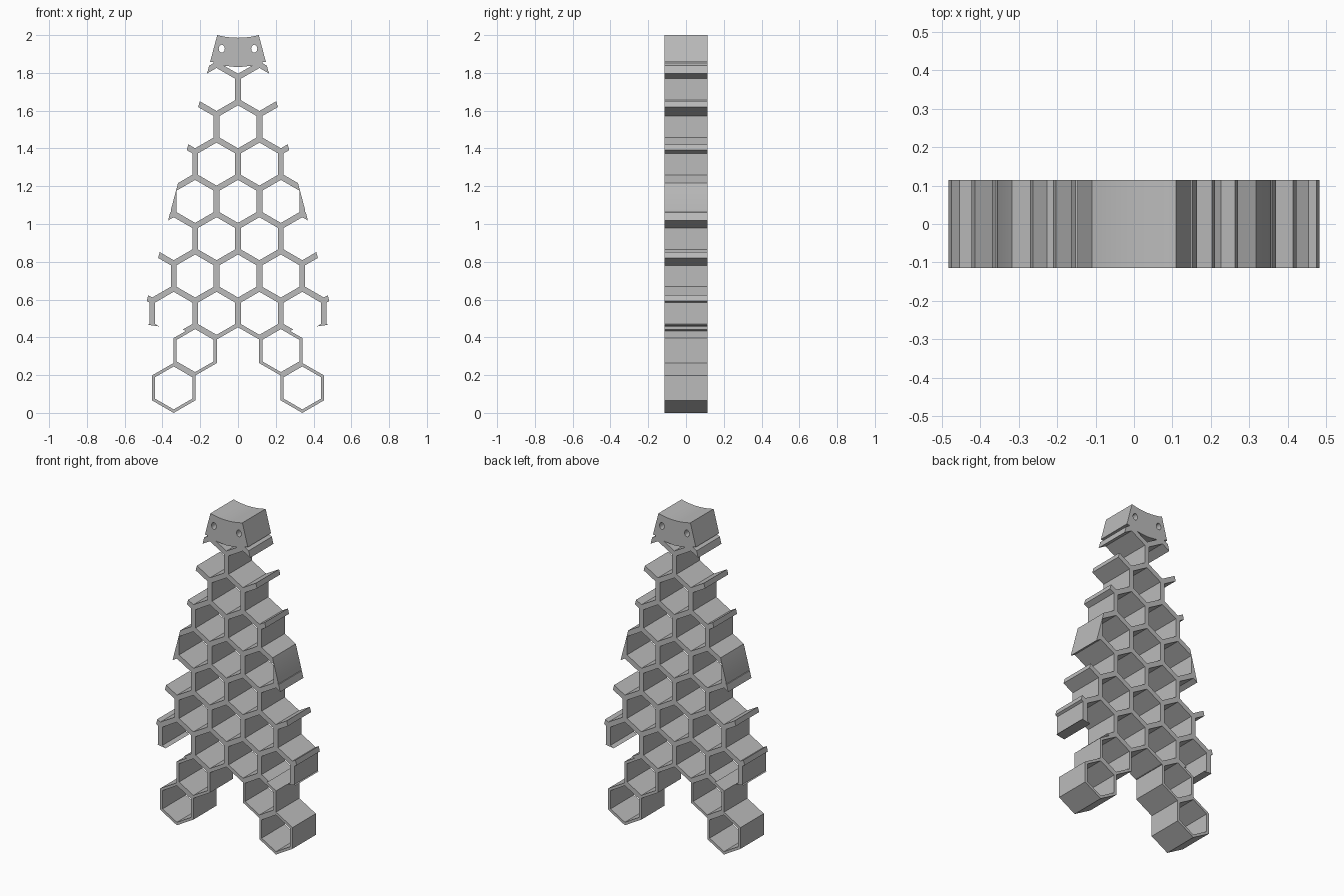
import bpy
import bmesh
from math import sin, cos, pi, sqrt

cube = bpy.data.objects.get("Cube")
if cube:
    bpy.data.objects.remove(cube)

PITCH, ROW, FOOT_Z = 0.227, 0.1975, 0.1322   # honeycomb layout
HALF_DEPTH = 0.114
CELL, LEG = 0.0985, 0.1145                   # inner and outer apothems

grey = bpy.data.materials.new("plain_grey")
grey.use_nodes = True
grey.diffuse_color = (0.5, 0.5, 0.5, 1)
grey.node_tree.nodes["Principled BSDF"].inputs["Base Color"].default_value = (0.5, 0.5, 0.5, 1)


def prisms(name, outlines, half):
    """Extrude closed x-z outlines along y into one object."""
    bm = bmesh.new()
    for outline in outlines:
        face = bm.faces.new([bm.verts.new((x, -half, z)) for x, z in outline])
        out = bmesh.ops.extrude_face_region(bm, geom=[face])
        new = [v for v in out["geom"] if isinstance(v, bmesh.types.BMVert)]
        bmesh.ops.translate(bm, verts=new, vec=(0, 2 * half, 0))
    bmesh.ops.recalc_face_normals(bm, faces=bm.faces)
    mesh = bpy.data.meshes.new(name)
    bm.to_mesh(mesh)
    bm.free()
    mesh.materials.append(grey)
    obj = bpy.data.objects.new(name, mesh)
    bpy.context.collection.objects.link(obj)
    return obj


def hexagon(x, z, apothem):
    r = apothem * 2 / sqrt(3)
    return [(x + r * sin(i * pi / 3), z + r * cos(i * pi / 3)) for i in range(6)]


def oval(x, z, rx, rz, n=24):
    return [(x + rx * cos(2 * pi * i / n), z + rz * sin(2 * pi * i / n)) for i in range(n)]


def mirrored(points):
    return [(-x, z) for x, z in points]


def boolean(target, other, operation):
    mod = target.modifiers.new(other.name, "BOOLEAN")
    mod.operation, mod.object, mod.solver = operation, other, "EXACT"
    bpy.context.view_layer.objects.active = target
    bpy.ops.object.modifier_apply(modifier=mod.name)
    bpy.data.objects.remove(other)


# Tapered body with a hollow curved crown and a curved lower edge
crown = [(0.11 * i / 8, 1.986 + 0.014 * (i / 8) ** 2) for i in range(-8, 9)]
skirt = [(0.515, 0.472), (0.467, 0.465), (0.42, 0.458), (0.293, 0.441), (0.24, 0.42), (0.2, 0.39)]
body = prisms("honeycomb_body", [crown + skirt + mirrored(skirt)[::-1]], HALF_DEPTH)

# Legs and feet
for side in (-1, 1):
    for name, x, row in (("leg", PITCH, 1), ("foot", 1.5 * PITCH, 0)):
        cell = hexagon(side * x, FOOT_Z + row * ROW, LEG)
        boolean(body, prisms(name, [cell], HALF_DEPTH), "UNION")

# Hexagonal openings, row by row up to the neck
cells = []
for row in range(9):
    shift = 0.5 if row % 2 == 0 else 0
    for n in range(-4, 4):
        x = (n + shift) * PITCH
        if abs(x) < 0.7:
            gap = row == 1 and n == 0
            cells.append(hexagon(x, FOOT_Z + row * ROW, 0.107 if gap else CELL))
boolean(body, prisms("cell_cutters", cells, 0.2), "DIFFERENCE")

# Eyes, mouth and cheek notches
notch = [(0.1285, 1.857), (0.1285, 1.852), (0.2, 1.811), (0.2, 1.863)]
mouth = [(-0.074, 1.838), (0, 1.7955), (0.074, 1.838), (0, 1.83)]
eyes = [oval(side * 0.086, 1.928, 0.016, 0.021) for side in (-1, 1)]
boolean(body, prisms("face_cutters", eyes + [mouth, notch, mirrored(notch)], 0.2), "DIFFERENCE")

# Flat walls, smooth only across the crown and eye holes
body.select_set(True)
bpy.context.view_layer.objects.active = body
bpy.ops.object.shade_smooth_by_angle(angle=pi / 9)
